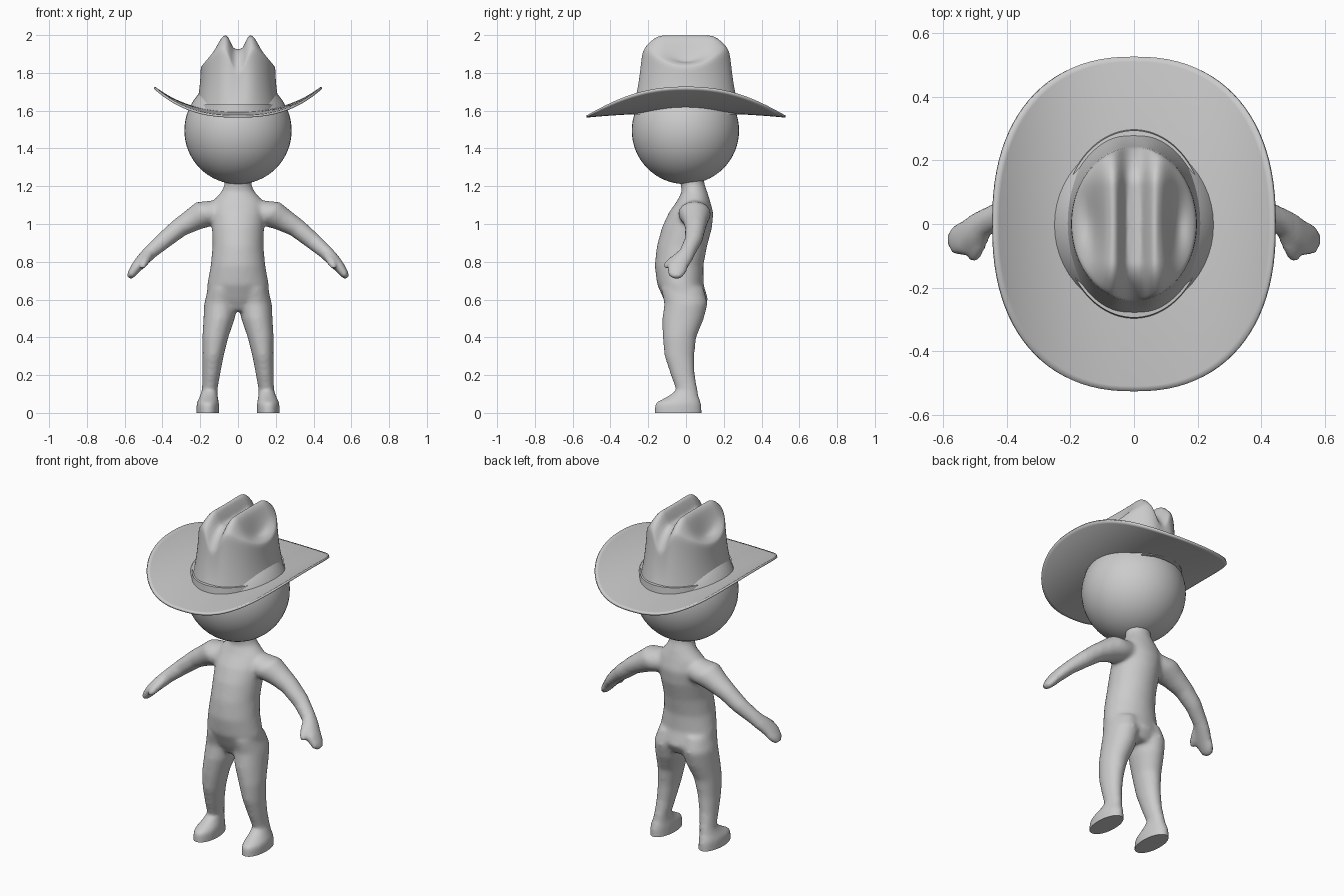
import bpy, bmesh
from math import sin, cos, pi, exp
from mathutils import Vector

cube = bpy.data.objects.get("Cube")
if cube:
    bpy.data.objects.remove(cube)

GREY = (0.6, 0.6, 0.6, 1)
mat = bpy.data.materials.new("plain grey")
mat.use_nodes = True
mat.diffuse_color = GREY
mat.node_tree.nodes["Principled BSDF"].inputs["Base Color"].default_value = GREY


def finish(bm, name):
    bmesh.ops.recalc_face_normals(bm, faces=bm.faces)
    me = bpy.data.meshes.new(name)
    bm.to_mesh(me)
    bm.free()
    me.materials.append(mat)
    ob = bpy.data.objects.new(name, me)
    bpy.context.collection.objects.link(ob)
    return ob


def activate(ob):
    bpy.ops.object.select_all(action='DESELECT')
    ob.select_set(True)
    bpy.context.view_layer.objects.active = ob


def smooth(ob, angle=0.7):
    activate(ob)
    bpy.ops.object.shade_smooth_by_angle(angle=angle)


def bridge(bm, rings, closed_ends=False):
    n = len(rings[0])
    for a, b in zip(rings, rings[1:]):
        for i in range(n):
            j = (i + 1) % n
            bm.faces.new((a[i], a[j], b[j], b[i]))
    if closed_ends:
        bm.faces.new(rings[0])
        bm.faces.new(rings[-1])


def loft(bm, rows, u, v, side=1, n=28):
    """Closed tube through elliptical sections (x, y, z, radius u, radius v)."""
    u, v = Vector(u).normalized(), Vector(v).normalized()
    rings = []
    for x, y, z, a, b in rows:
        ring = []
        for i in range(n):
            t = 2 * pi * i / n
            p = Vector((x, y, z)) + u * a * cos(t) + v * b * sin(t)
            ring.append(bm.verts.new((p.x * side, p.y, p.z)))
        rings.append(ring)
    bridge(bm, rings, True)


X, Y = (1, 0, 0), (0, 1, 0)
torso = [(0, 0, .54, .10, .08), (0, 0, .6, .165, .114), (0, -.03, .68, .16, .12),
         (0, -.037, .78, .142, .126), (0, -.022, .88, .132, .13), (0, .005, .98, .135, .13),
         (0, .027, 1.06, .14, .115), (0, .04, 1.12, .13, .085), (0, .045, 1.17, .085, .065),
         (0, .035, 1.21, .068, .06), (0, .02, 1.28, .08, .07)]
leg = [(.08, -.02, .66, .075, .11), (.092, 0, .58, .084, .112), (.1, -.015, .5, .08, .107),
       (.12, -.035, .4, .066, .086), (.132, -.035, .3, .053, .076), (.142, -.017, .2, .044, .061),
       (.15, .005, .12, .038, .054), (.155, -.015, .085, .045, .08),
       (.16, -.042, .05, .057, .121), (.16, -.042, -.04, .057, .124)]
arm = [(.08, .045, 1.07, .07, .07), (.17, .045, 1.055, .077, .085), (.24, .05, 1.02, .06, .065),
       (.31, .05, .98, .049, .052), (.39, .04, .915, .043, .045), (.46, .01, .855, .036, .042),
       (.5, -.02, .815, .033, .054), (.535, -.045, .775, .028, .055),
       (.565, -.05, .735, .021, .045), (.578, -.05, .718, .012, .028)]
thumb = [(.47, -.02, .84, .022, .022), (.495, -.085, .795, .021, .021), (.505, -.115, .772, .013, .013)]

# Body: overlapping limbs fused into one soft skin
bm = bmesh.new()
loft(bm, torso, X, Y)
for s in (1, -1):
    loft(bm, leg, X, Y, s)
    loft(bm, arm, (.66, 0, .75), Y, s)
    loft(bm, thumb, X, (0, .5, -.85), s)
body = finish(bm, "body")
activate(body)
m = body.modifiers.new("fuse", 'REMESH')
m.mode, m.voxel_size = 'VOXEL', 0.011
m = body.modifiers.new("soften", 'SMOOTH')
m.factor, m.iterations = 0.5, 10
m = body.modifiers.new("fill_out", 'DISPLACE')
m.strength, m.mid_level = 0.003, 0
for m in list(body.modifiers):
    bpy.ops.object.modifier_apply(modifier=m.name)

# Flat soles
bm = bmesh.new()
bm.from_mesh(body.data)
cut = bmesh.ops.bisect_plane(bm, geom=bm.verts[:] + bm.edges[:] + bm.faces[:],
                             plane_co=(0, 0, 0), plane_no=(0, 0, -1), clear_outer=True)
rim = [e for e in cut["geom_cut"] if isinstance(e, bmesh.types.BMEdge)]
bmesh.ops.edgeloop_fill(bm, edges=rim)
bm.to_mesh(body.data)
bm.free()
smooth(body)

# Head
bm = bmesh.new()
bmesh.ops.create_uvsphere(bm, u_segments=48, v_segments=32, radius=.284)
bmesh.ops.translate(bm, verts=bm.verts, vec=(0, -.003, 1.495))
smooth(finish(bm, "head"))

# Hat brim: rounded oval, sides curled up
N = 96


def oval(t, rx, ry, power):
    c, s = cos(t), sin(t)
    return (rx * abs(c) ** power * (1 if c > 0 else -1),
            ry * abs(s) ** power * (1 if s > 0 else -1))


bm = bmesh.new()
rings = []
for k in range(17):
    f = k / 16
    ring = []
    for i in range(N):
        x, y = oval(2 * pi * i / N, .2 + .243 * f, .26 + .266 * f, 1 - .14 * f)
        z = 1.594 - .025 * (y / .53) ** 2 + .13 * (abs(x) / .445) ** 2.6
        ring.append(bm.verts.new((x, y, z)))
    rings.append(ring)
bridge(bm, rings)
brim = finish(bm, "hat_brim")
m = brim.modifiers.new("thickness", 'SOLIDIFY')
m.thickness, m.offset = .012, 0
smooth(brim)

# Hat crown: tapered wall, creased top with two side dents
PROFILE = [(0, 1.925), (.025, 1.93), (.04, 1.965), (.055, 1.995), (.07, 2.0),
           (.09, 1.985), (.13, 1.92), (.165, 1.875), (.2, 1.83)]


def crown_height(x, y):
    x, y = abs(x), abs(y)
    z = PROFILE[-1][1]
    for (a, za), (b, zb) in zip(PROFILE, PROFILE[1:]):
        if a <= x < b:
            f = (x - a) / (b - a)
            z = za + (zb - za) * f
            break
    z -= .13 * (max(0, y - .12) / .125) ** 2 * (1 - .6 * x / .2)
    return z - .045 * exp(-((x - .135) / .035) ** 2 - (y / .1) ** 2)


bm = bmesh.new()
rings = []
for k in range(13):
    f = k / 12
    ring = []
    for i in range(N):
        t = 2 * pi * i / N
        flare = .03 * (1 - f) ** 2
        x, y = (.198 + flare) * cos(t), (.243 + .02 * (1 - f) + flare) * sin(t)
        top = crown_height(.198 * cos(t), .243 * sin(t))
        ring.append(bm.verts.new((x, y, 1.59 + (top - 1.59) * f)))
    rings.append(ring)
for k in range(1, 40):
    s = 1 - k / 40
    ring = []
    for i in range(N):
        t = 2 * pi * i / N
        x, y = .198 * s * cos(t), .243 * s * sin(t)
        ring.append(bm.verts.new((x, y, crown_height(x, y))))
    rings.append(ring)
bridge(bm, rings)
bm.faces.new(rings[-1])
crown = finish(bm, "hat_crown")
m = crown.modifiers.new("soften", 'SMOOTH')
m.factor, m.iterations = .5, 6
smooth(crown, 1.2)

# Hat band
bm = bmesh.new()
rings = []
for grow, z in ((-.01, 1.58), (.008, 1.58), (.004, 1.632), (-.02, 1.634)):
    rings.append([bm.verts.new(((.222 + grow) * cos(2 * pi * i / N),
                                (.29 + grow) * sin(2 * pi * i / N), z)) for i in range(N)])
bridge(bm, rings + rings[:1])
smooth(finish(bm, "hat_band"))
